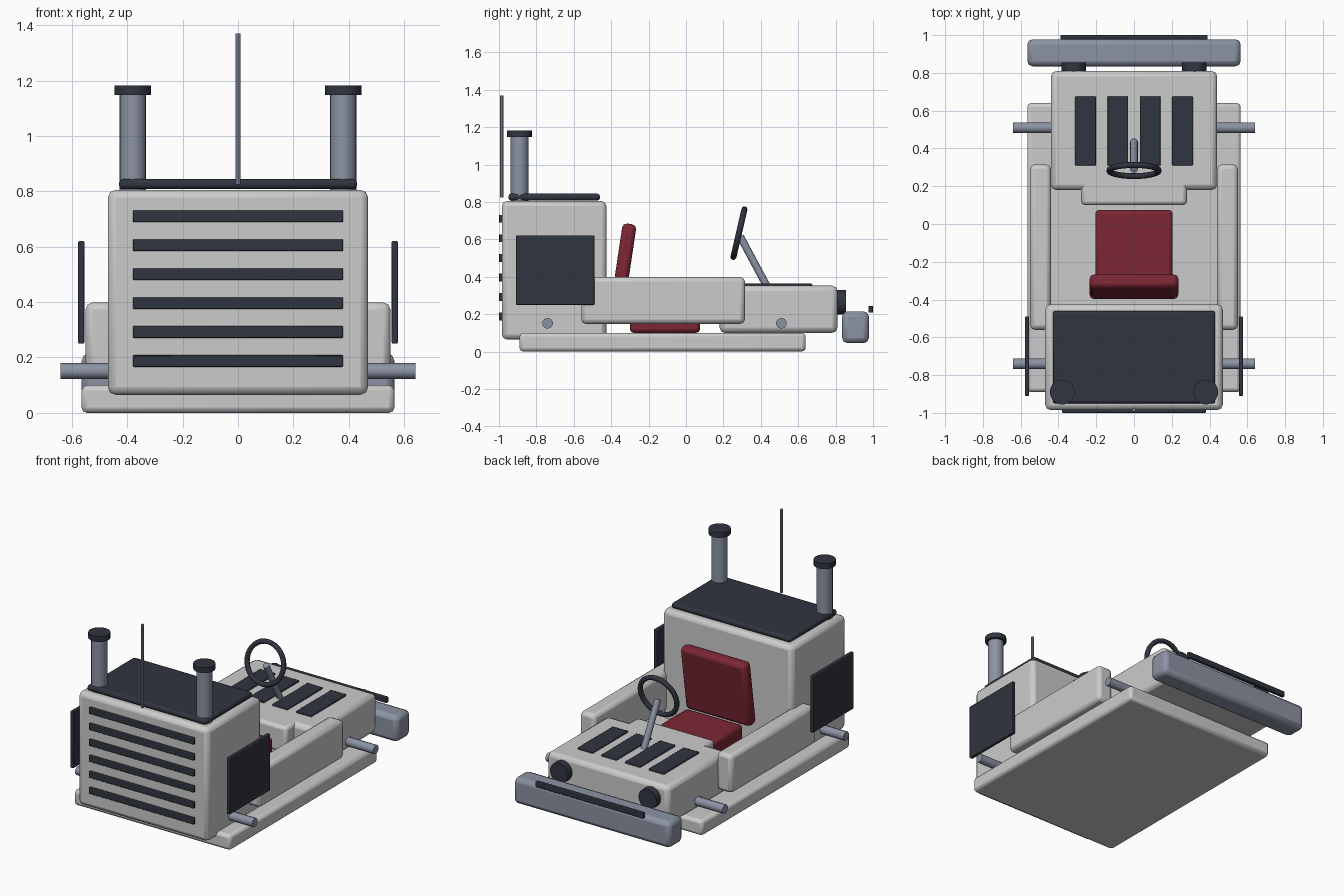
import bpy, math
from mathutils import Vector

if "Cube" in bpy.data.objects:
    bpy.data.objects.remove(bpy.data.objects["Cube"])


def material(name, rgb):
    m = bpy.data.materials.new(name)
    m.diffuse_color = (*rgb, 1)
    m.use_nodes = True
    m.node_tree.nodes["Principled BSDF"].inputs["Base Color"].default_value = m.diffuse_color
    return m


DARK = material("dark", (0.03, 0.035, 0.05))
STEEL = material("steel", (0.26, 0.29, 0.37))
RED = material("red", (0.2, 0.02, 0.035))


def finish(ob, name, mat):
    ob.name = name
    if mat:
        ob.data.materials.append(mat)
    return ob


def box(name, x, y, z, bevel=0.0, mat=None, tilt=0.0):
    """Bevelled box from its (min, max) extents on each axis."""
    bpy.ops.mesh.primitive_cube_add(size=1, location=[sum(a) / 2 for a in (x, y, z)])
    ob = bpy.context.object
    ob.scale = [a[1] - a[0] for a in (x, y, z)]
    bpy.ops.object.transform_apply(location=False, rotation=False, scale=True)
    ob.rotation_euler.x = tilt
    if bevel:
        b = ob.modifiers.new("bevel", 'BEVEL')
        b.width = bevel
        b.segments = 2
        bpy.ops.object.shade_smooth_by_angle(angle=math.radians(50))
    return finish(ob, name, mat)


def rod(name, a, b, r, mat=None, sides=20):
    """Cylinder between two points."""
    a, b = Vector(a), Vector(b)
    d = b - a
    bpy.ops.mesh.primitive_cylinder_add(vertices=sides, radius=r, depth=d.length,
                                        location=(a + b) / 2)
    ob = bpy.context.object
    ob.rotation_euler = d.to_track_quat('Z', 'Y').to_euler()
    bpy.ops.object.shade_smooth_by_angle(angle=math.radians(40))
    return finish(ob, name, mat)


# Body
box("floor_pan", (-.565, .565), (-.89, .64), (0, .10), .02)
box("engine_housing", (-.47, .47), (-.985, -.425), (.065, .805), .028)
box("nose", (-.44, .44), (.18, .81), (.10, .352), .028)
box("dashboard", (-.28, .28), (.10, .28), (.18, .352), .02)

# Engine top and front grille
box("engine_top_panel", (-.43, .43), (-.95, -.46), (.808, .844), .014, DARK)
for i in range(6):
    z = .71 - i * .1045
    box(f"grille_slat_{i + 1}", (-.38, .38), (-1, -.975), (z - .021, z + .021), .004, DARK)
rod("antenna", (0, -.985, .825), (0, -.985, 1.37), .009, STEEL, 8)

# Hood vents
for i in range(4):
    x = -.257 + i * .1713
    box(f"hood_vent_{i + 1}", (x - .055, x + .055), (.31, .675), (.342, .363), .004, DARK)

# Parts on both sides
for s, side in ((-1, "left"), (1, "right")):
    def xs(a, b):
        return tuple(sorted((s * a, s * b)))
    box(f"side_pod_{side}", xs(.44, .55), (-.56, .315), (.148, .398), .024)
    box(f"side_panel_{side}", xs(.555, .577), (-.91, -.49), (.25, .62), .004, DARK)
    rod(f"exhaust_pipe_{side}", (s * .38, -.89, .79), (s * .38, -.89, 1.15), .048, STEEL)
    rod(f"exhaust_cap_{side}", (s * .38, -.89, 1.147), (s * .38, -.89, 1.182), .066, DARK)
    rod(f"headlight_{side}", (s * .32, .79, .263), (s * .32, .855, .263), .065, DARK)

# Axles
for name, y in (("front_axle", -.74), ("rear_axle", .51)):
    rod(name, (-.64, y, .151), (.64, y, .151), .029, STEEL, 10)

# Bumper
box("bumper", (-.565, .565), (.835, .978), (.045, .215), .028, STEEL)
box("bumper_strip", (-.39, .39), (.976, 1), (.208, .244), .004, DARK)

# Seat
box("seat_cushion", (-.205, .205), (-.30, .075), (.10, .28), .02, RED)
box("seat_back", (-.235, .235), (-.37, -.295), (.255, .685), .024, RED, math.radians(-8.5))

# Steering
rod("steering_column", (0, .435, .345), (0, .29, .615), .02, STEEL, 12)
bpy.ops.mesh.primitive_torus_add(major_radius=.131, minor_radius=.016, major_segments=32,
                                 minor_segments=8, location=(0, .283, .633),
                                 rotation=(math.radians(77), 0, 0))
bpy.ops.object.shade_smooth()
finish(bpy.context.object, "steering_wheel", DARK)
